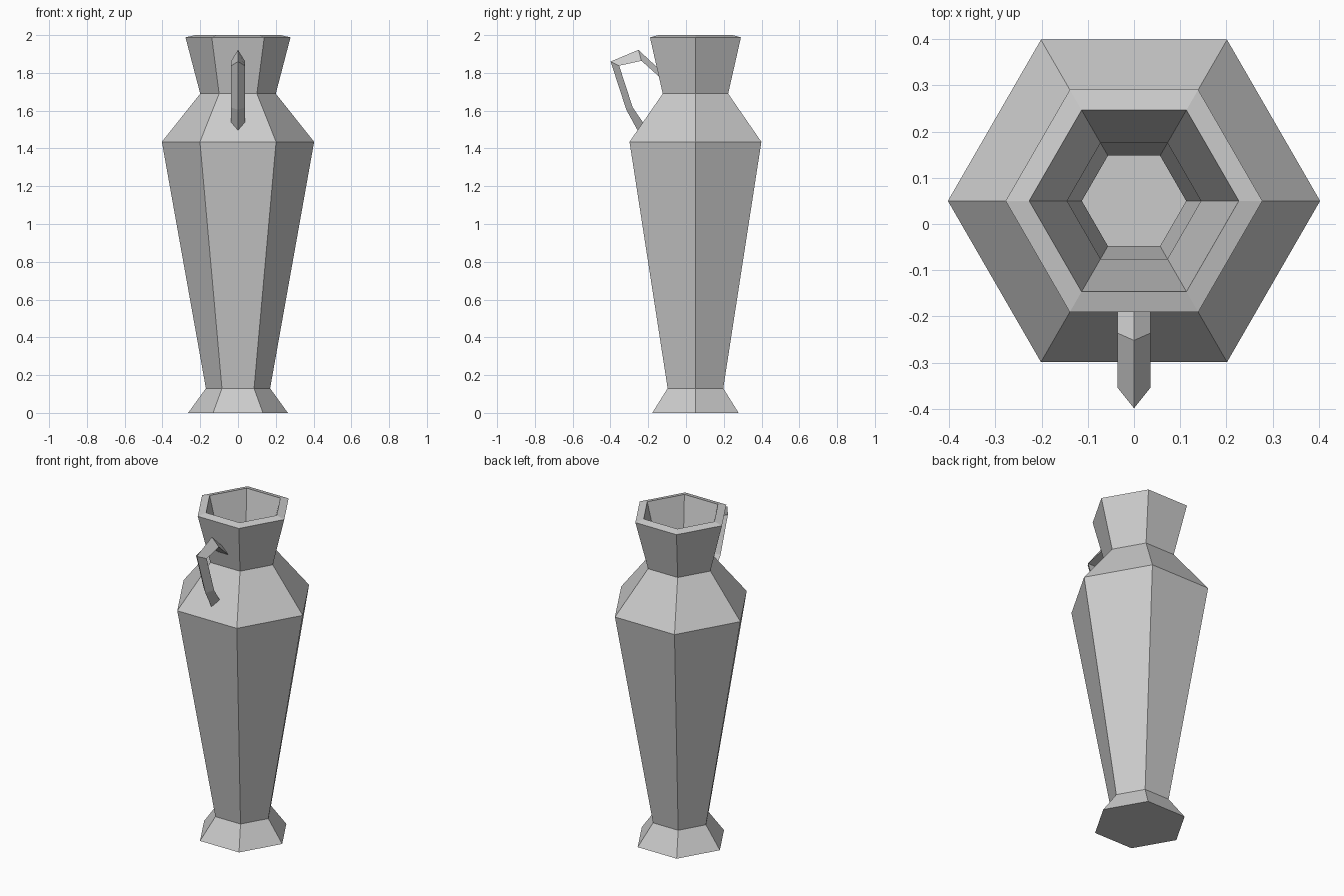
import bpy, math

if "Cube" in bpy.data.objects:
    bpy.data.objects.remove(bpy.data.objects["Cube"])

CY = 0.05  # vase axis offset in y


def make_object(name, verts, faces):
    mesh = bpy.data.meshes.new(name)
    mesh.from_pydata(verts, [], faces)
    mesh.update()
    obj = bpy.data.objects.new(name, mesh)
    bpy.context.collection.objects.link(obj)
    return obj


def loft(name, rings):
    """Bridge equal-sized rings in order and cap both ends."""
    n = len(rings[0])
    verts = [v for ring in rings for v in ring]
    faces = [tuple(range(n))[::-1]]
    for k in range(len(rings) - 1):
        for i in range(n):
            j = (i + 1) % n
            faces.append((k*n + i, k*n + j, (k+1)*n + j, (k+1)*n + i))
    faces.append(tuple(range((len(rings) - 1)*n, len(rings)*n)))
    return make_object(name, verts, faces)


def hexagon(r, z):
    return [(r*math.cos(math.pi/3*i), CY + r*math.sin(math.pi/3*i), z)
            for i in range(6)]


# Vase body: outer wall up to the rim, then inner wall down to the floor
profile = [(0.264, 0.0), (0.17, 0.13), (0.403, 1.435), (0.2, 1.69), (0.278, 1.988),
           (0.227, 2.0), (0.145, 1.681), (0.35, 1.424), (0.113, 0.12), (0.172, 0.044)]
loft("vase_body", [hexagon(r, z) for r, z in profile])

# Handle: triangular section, ridge outside; (ridge y, z, inner y, z)
path = [(-0.15, 1.827, -0.14, 1.778), (-0.252, 1.922, -0.236, 1.864),
        (-0.399, 1.86, -0.354, 1.838), (-0.316, 1.605, -0.282, 1.617),
        (-0.257, 1.497, -0.226, 1.535)]
W = 0.036
handle = loft("handle", [[(0, ry, rz), (W, iy, iz), (-W, iy, iz)]
                         for ry, rz, iy, iz in path])

# Make the normals of the handle face outwards
import bmesh
bm = bmesh.new()
bm.from_mesh(handle.data)
bmesh.ops.recalc_face_normals(bm, faces=bm.faces)
bm.to_mesh(handle.data)
bm.free()
